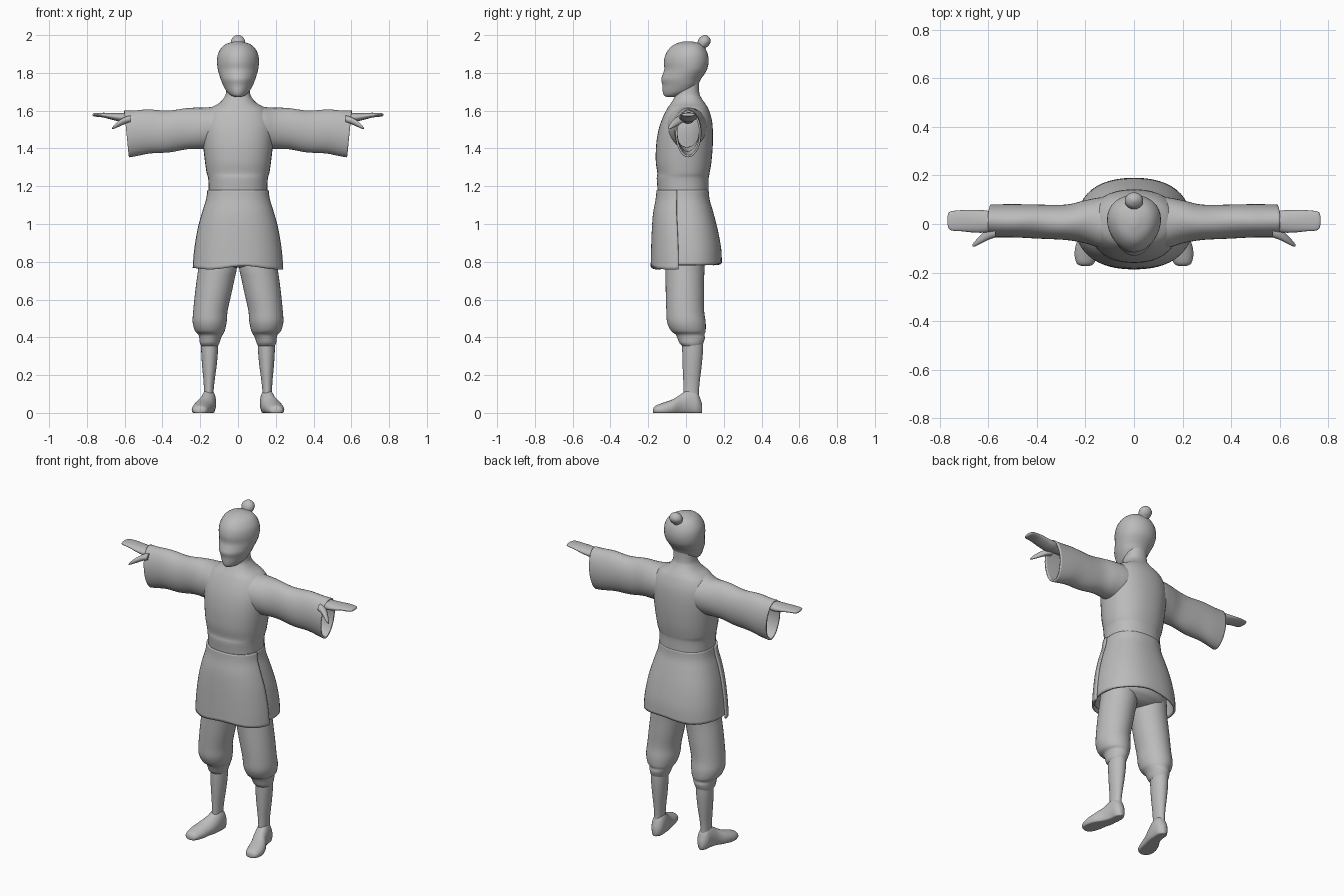
import bpy, bmesh, math
from mathutils import Vector

cube = bpy.data.objects.get("Cube")
if cube:
    bpy.data.objects.remove(cube, do_unlink=True)

# One plain clay colour
clay = bpy.data.materials.new("clay_grey")
clay.use_nodes = True
clay.diffuse_color = (0.5, 0.5, 0.5, 1)
clay.node_tree.nodes["Principled BSDF"].inputs["Base Color"].default_value = clay.diffuse_color


def smooth_rings(rings, steps):
    """Add in-between sections along a spline through the given ones."""
    result = []
    last = len(rings) - 1
    for i in range(last):
        before, start = rings[max(i - 1, 0)], rings[i]
        end, after = rings[i + 1], rings[min(i + 2, last)]
        for k in range(steps):
            t = k / steps
            result.append([
                b + t * ((c - a) / 2 + t * (a - 2.5 * b + 2 * c - d / 2
                                            + t * (1.5 * (b - c) + (d - a) / 2)))
                for a, b, c, d in zip(before, start, end, after)])
    result.append(list(rings[last]))
    return result


def finish(name, bm, thickness=0, mirror=False):
    """Turn a bmesh into a smooth shaded object with its modifiers."""
    mesh = bpy.data.meshes.new(name)
    bm.to_mesh(mesh)
    bm.free()
    mesh.materials.append(clay)
    obj = bpy.data.objects.new(name, mesh)
    bpy.context.collection.objects.link(obj)
    bpy.ops.object.select_all(action='DESELECT')
    obj.select_set(True)
    bpy.context.view_layer.objects.active = obj
    bpy.ops.object.shade_smooth_by_angle(angle=math.radians(55))
    if thickness:
        shell = obj.modifiers.new("Cloth", 'SOLIDIFY')
        shell.thickness = thickness
        shell.offset = -1
    if mirror:
        pair = obj.modifiers.new("Pair", 'MIRROR')
        pair.use_mirror_merge = False
    return obj


def loft(name, rings, axis='z', sides=36, steps=4, power=2, arc=None,
         grow=0, taper=0, thickness=0, mirror=False, shape=None):
    """Skin oval sections: position, then low and high bounds on both cross axes."""
    main = 'xyz'.index(axis)
    bm = bmesh.new()
    rows = []
    count = sides + 1 if arc else sides
    first, final = arc or (0, math.tau)
    for pos, lo_u, hi_u, lo_v, hi_v in smooth_rings(rings, steps):
        row = []
        for j in range(count):
            angle = first + (final - first) * j / sides
            cu, cv = math.cos(angle), math.sin(angle)
            u = math.copysign(abs(cu) ** (2 / power), cu) * (1 + taper * cv)
            v = math.copysign(abs(cv) ** (2 / power), cv)
            co = Vector()
            co[main] = pos
            co[(main + 1) % 3] = (lo_u + hi_u) / 2 + u * ((hi_u - lo_u) / 2 + grow)
            co[(main + 2) % 3] = (lo_v + hi_v) / 2 + v * ((hi_v - lo_v) / 2 + grow)
            if shape:
                shape(co)
            row.append(bm.verts.new(co))
        rows.append(row)
    for low, high in zip(rows, rows[1:]):
        for j in range(sides):
            k = (j + 1) % count
            bm.faces.new((low[j], low[k], high[k], high[j]))
    if not thickness:
        bm.faces.new(reversed(rows[0]))
        bm.faces.new(rows[-1])
    return finish(name, bm, thickness, mirror)


def centred(table):
    """Sections symmetric in x: height, half width, front, back."""
    return [(z, -w, w, front, back) for z, w, front, back in table]


# Upper body with sash, chest, shoulders and neck
loft("jacket_body", centred([
    (1.08, .16, -.15, .12), (1.17, .155, -.15, .12), (1.24, .158, -.155, .12),
    (1.27, .166, -.152, .125), (1.33, .175, -.16, .135), (1.42, .185, -.158, .142),
    (1.5, .19, -.145, .142), (1.56, .18, -.125, .135), (1.61, .15, -.1, .118),
    (1.64, .1, -.08, .1), (1.67, .073, -.062, .08), (1.7, .063, -.055, .07),
    (1.78, .06, -.05, .07)]), power=2.25)

# Skirt of the jacket, with a front panel that overlaps it
skirt = centred([
    (.79, .235, -.178, .19), (.87, .228, -.176, .186), (.97, .21, -.172, .168),
    (1.06, .185, -.165, .145), (1.13, .163, -.152, .125), (1.18, .156, -.147, .12)])


def wavy_hem(co):
    drop = max(0, (.95 - co.z) / .16)
    co.z += .008 * drop * math.sin(17 * co.x + 1)


loft("skirt", skirt, sides=48, power=2.3, thickness=.012, shape=wavy_hem)


def front_drop(co):
    if co.z < 1:
        co.z -= (1 - co.z) * .1
    wavy_hem(co)


loft("skirt_front_panel", skirt, power=2.3, grow=.009, thickness=.01,
     arc=(math.pi + .2, math.tau - .2), shape=front_drop)

# Trousers
loft("trouser_seat", centred([
    (.77, .03, -.06, .06), (.79, .17, -.11, .1), (.85, .205, -.13, .13),
    (1.1, .15, -.12, .11)]))
loft("trouser_leg", [
    (.355, .105, .195, -.02, .085), (.37, .098, .202, -.035, .092),
    (.395, .09, .205, -.045, .1), (.415, .08, .21, -.055, .098),
    (.435, .07, .228, -.08, .104), (.48, .06, .24, -.1, .104),
    (.54, .055, .237, -.104, .096), (.63, .035, .228, -.107, .096),
    (.71, .018, .218, -.108, .096), (.77, .006, .21, -.108, .098),
    (.9, 0, .2, -.1, .1)], mirror=True)

# Shins and shoes
loft("shin", [
    (.05, .13, .18, -.015, .07), (.1, .13, .18, -.014, .068),
    (.16, .125, .182, -.014, .072), (.25, .113, .19, -.018, .083),
    (.33, .106, .195, -.02, .09), (.4, .105, .195, -.02, .09)], mirror=True)


def flat_sole(co):
    co.z = max(co.z, 0)


loft("shoe", [
    (-.174, 0, .02, .187, .213), (-.162, -.01, .038, .165, .236),
    (-.12, -.02, .054, .148, .245), (-.07, -.02, .072, .135, .234),
    (-.025, -.02, .1, .122, .208), (.02, -.02, .128, .116, .194),
    (.06, -.02, .11, .119, .187), (.084, 0, .05, .14, .168)],
    axis='y', mirror=True, shape=flat_sole)


# Wide open sleeves with a slanted cuff
def slanted_cuff(co):
    co.x += .1 * (co.z - 1.48) * max(0, (co.x - .4) / .19)
    co.z += .003 * math.sin(30 * co.x + 20 * co.y)


loft("sleeve", [
    (.06, -.095, .105, 1.42, 1.635), (.13, -.1, .11, 1.405, 1.624),
    (.2, -.08, .098, 1.398, 1.616), (.28, -.066, .08, 1.392, 1.61),
    (.4, -.06, .08, 1.378, 1.602), (.5, -.055, .082, 1.367, 1.604),
    (.59, -.055, .08, 1.356, 1.602)],
    axis='x', steps=6, thickness=.01, mirror=True, shape=slanted_cuff)

# Forearm running into a flat hand
loft("hand", [
    (.35, -.025, .045, 1.53, 1.59), (.55, -.022, .045, 1.54, 1.59),
    (.61, -.035, .056, 1.54, 1.588), (.66, -.035, .058, 1.55, 1.588),
    (.71, -.03, .057, 1.563, 1.589), (.75, -.027, .053, 1.568, 1.588),
    (.764, -.018, .046, 1.57, 1.586), (.769, 0, .03, 1.574, 1.582)],
    axis='x', sides=24, mirror=True)
loft("thumb", [
    (.57, -.055, 0, 1.535, 1.575), (.6, -.065, -.015, 1.528, 1.566),
    (.63, -.08, -.043, 1.515, 1.548), (.655, -.092, -.07, 1.505, 1.525),
    (.666, -.093, -.084, 1.503, 1.51)], axis='x', sides=16, mirror=True)

# Head, narrower towards the face
loft("head", centred([
    (1.672, .012, -.1, -.06), (1.68, .035, -.115, -.03), (1.7, .058, -.123, .03),
    (1.735, .078, -.125, .062), (1.765, .09, -.131, .078), (1.79, .098, -.124, .095),
    (1.82, .106, -.115, .112), (1.86, .11, -.117, .12), (1.9, .105, -.107, .115),
    (1.935, .085, -.082, .098), (1.955, .058, -.052, .075), (1.967, .015, -.01, .03)]),
    taper=.15)

# Hair knot on its short stem
loft("hair_knot", centred([
    (1.91, .024, .045, .095), (1.932, .025, .057, .106), (1.945, .033, .06, .12),
    (1.965, .038, .062, .13), (1.984, .031, .07, .126), (1.997, .014, .087, .113),
    (2, .004, .097, .103)]), sides=24)
